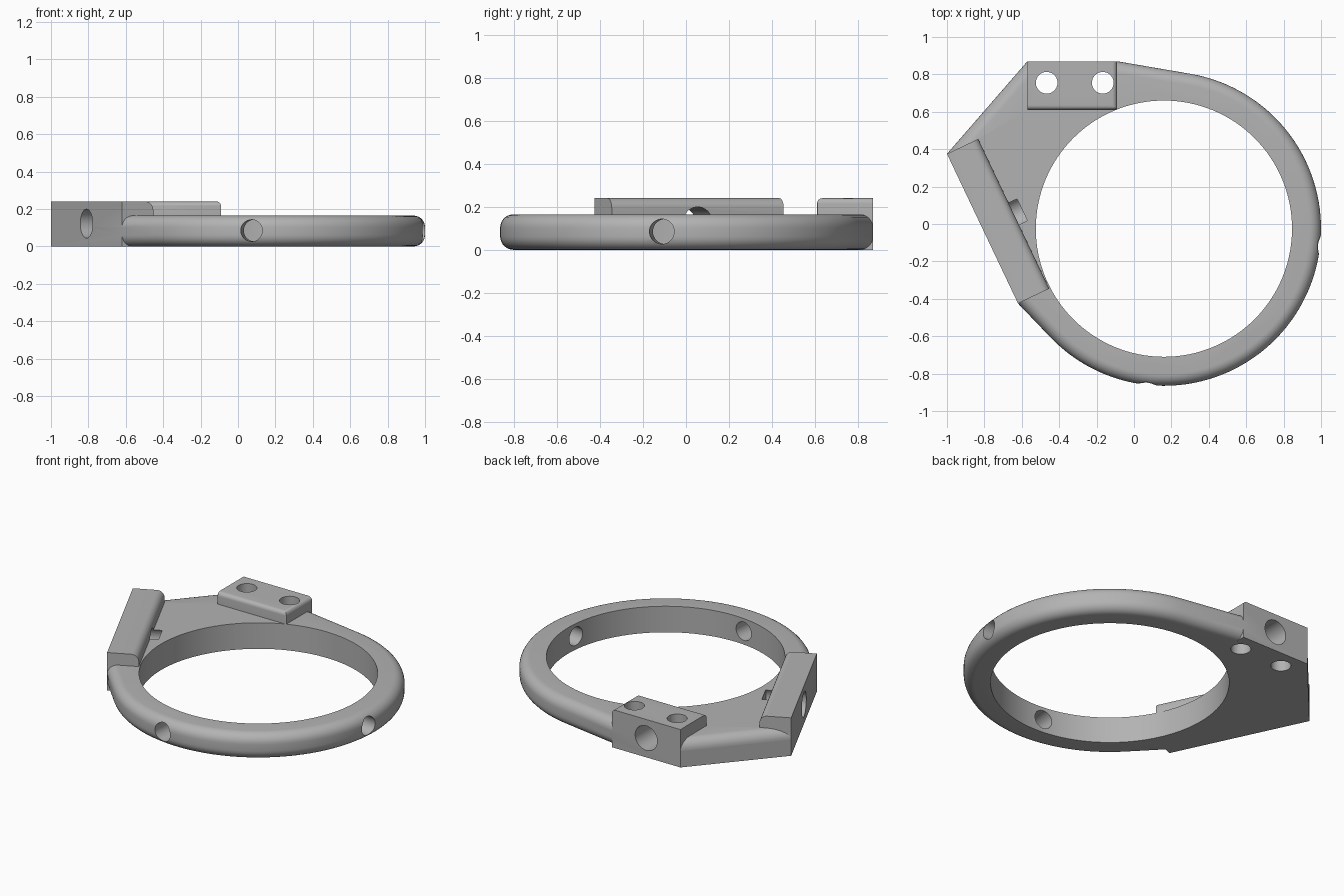
import bpy, bmesh, math
from mathutils import Vector

if "Cube" in bpy.data.objects:
    bpy.data.objects.remove(bpy.data.objects["Cube"])

# Main dimensions
CENTER = Vector((0.16, -0.025))
R_IN, R_OUT = 0.685, 0.84
PLATE_H, BLOCK_H, FILLET = 0.165, 0.24, 0.062
BACK_R, BACK_L = Vector((-0.09, 0.87)), Vector((-0.57, 0.87))
SIDE_B, SIDE_F = Vector((-1.0, 0.375)), Vector((-0.62, -0.425))
INWARD = Vector((0.903, 0.43))       # points from the side pad to the ring

grey = bpy.data.materials.new("plain grey")
grey.use_nodes = True
GREY = (0.45, 0.45, 0.45, 1)
grey.diffuse_color = GREY
grey.node_tree.nodes["Principled BSDF"].inputs["Base Color"].default_value = GREY


def prism(name, points, height, rules=()):
    """Extrude an outline from z = 0; each rule is (edge test, radius)."""
    bm = bmesh.new()
    face = bm.faces.new([bm.verts.new((p[0], p[1], 0)) for p in points])
    top = bmesh.ops.extrude_face_region(bm, geom=[face], use_keep_orig=True)
    moved = [v for v in top["geom"] if isinstance(v, bmesh.types.BMVert)]
    bmesh.ops.translate(bm, vec=(0, 0, height), verts=moved)
    bmesh.ops.recalc_face_normals(bm, faces=bm.faces)
    for test, radius in rules:
        edges = [e for e in bm.edges if test(e)]
        bmesh.ops.bevel(bm, geom=edges, offset=radius, segments=7, profile=0.5,
                        affect="EDGES", clamp_overlap=False)
    mesh = bpy.data.meshes.new(name)
    bm.to_mesh(mesh)
    bm.free()
    obj = bpy.data.objects.new(name, mesh)
    bpy.context.collection.objects.link(obj)
    mesh.materials.append(grey)
    return obj


def drill(name, start, direction, depth, radius, sides=40):
    """Cylinder cutter that begins at start and runs along direction."""
    d = Vector(direction).normalized()
    bpy.ops.mesh.primitive_cylinder_add(
        vertices=sides, radius=radius, depth=depth,
        location=Vector(start) + d * depth / 2,
        rotation=d.to_track_quat("Z", "Y").to_euler())
    obj = bpy.context.object
    obj.name = name
    obj.hide_render = True
    obj.data.materials.append(grey)
    return obj


def combine(target, tool, operation):
    mod = target.modifiers.new(tool.name, "BOOLEAN")
    mod.operation, mod.object, mod.solver = operation, tool, "EXACT"
    bpy.context.view_layer.objects.active = target
    bpy.ops.object.modifier_apply(modifier=mod.name)
    bpy.data.objects.remove(tool)


def tangent_angle(point, side):
    d = point - CENTER
    return math.atan2(d.y, d.x) + side * math.acos(R_OUT / d.length)


def level(e):
    return abs(e.verts[0].co.z - e.verts[1].co.z) < 1e-5


def mid(e):
    return (e.verts[0].co + e.verts[1].co) / 2


# Rounded ring body whose outline runs out tangentially to the two pads
a0, a1 = tangent_angle(SIDE_F, 1), tangent_angle(BACK_R, -1)
a0 -= 2 * math.pi if a0 > 0 else 0
STEPS = 80
arc = [CENTER + R_OUT * Vector((math.cos(a), math.sin(a)))
       for a in (a0 + (a1 - a0) * i / STEPS for i in range(STEPS + 1))]
body = prism("ring_bracket", arc + [BACK_R, BACK_L, SIDE_B, SIDE_F],
             PLATE_H, [(level, FILLET)])

# Square lower edge beneath the pads
lower_web = prism("lower_web", [BACK_R, BACK_L, SIDE_B, SIDE_F],
                  PLATE_H - FILLET)

# Back pad, rounded on the inner and right top edges
back_pad = prism(
    "back_pad",
    [BACK_R, BACK_L, BACK_L - Vector((0, 0.26)), BACK_R - Vector((0, 0.26))],
    BLOCK_H,
    [(lambda e: mid(e).z > 0.23 and (mid(e).y < 0.62 or mid(e).x > -0.1), 0.025)])

# Slanted side pad, rounded on the inner top edge and lower front edge
pad_mid = (SIDE_B + SIDE_F) / 2
inner_mid = pad_mid + INWARD * 0.185
side_pad = prism(
    "side_pad",
    [SIDE_B, SIDE_F, SIDE_F + INWARD * 0.185, SIDE_B + INWARD * 0.185],
    BLOCK_H,
    [(lambda e: level(e) and mid(e).z > 0.23
      and (mid(e).xy - inner_mid).length < 0.01, 0.045)])

for part in (lower_web, back_pad, side_pad):
    combine(body, part, "UNION")

# Large central opening
combine(body, drill("opening", (*CENTER, -0.1), (0, 0, 1), 0.6, R_IN, 128),
        "DIFFERENCE")

# Two vertical screw holes in the back pad
for x in (-0.467, -0.167):
    combine(body, drill("screw_hole", (x, 0.755, -0.1), (0, 0, 1), 0.5, 0.058),
            "DIFFERENCE")

# Blind holes in the outer faces of both pads
for point, direction in (((BACK_L + BACK_R) / 2, Vector((0, -1))),
                         (pad_mid, INWARD)):
    start = point - direction * 0.1
    combine(body, drill("blind_hole", (*start, 0.122), (*direction, 0),
                        0.335, 0.0775), "DIFFERENCE")

# Radial holes through the ring wall
for degrees in (-96, -6):
    a = math.radians(degrees)
    out = Vector((math.cos(a), math.sin(a)))
    combine(body, drill("radial_hole", (*(CENTER + out * 0.6), 0.085),
                        (*out, 0), 0.35, 0.058), "DIFFERENCE")

bpy.ops.object.select_all(action="DESELECT")
body.select_set(True)
bpy.context.view_layer.objects.active = body
bpy.ops.object.shade_smooth_by_angle(angle=math.radians(30))
